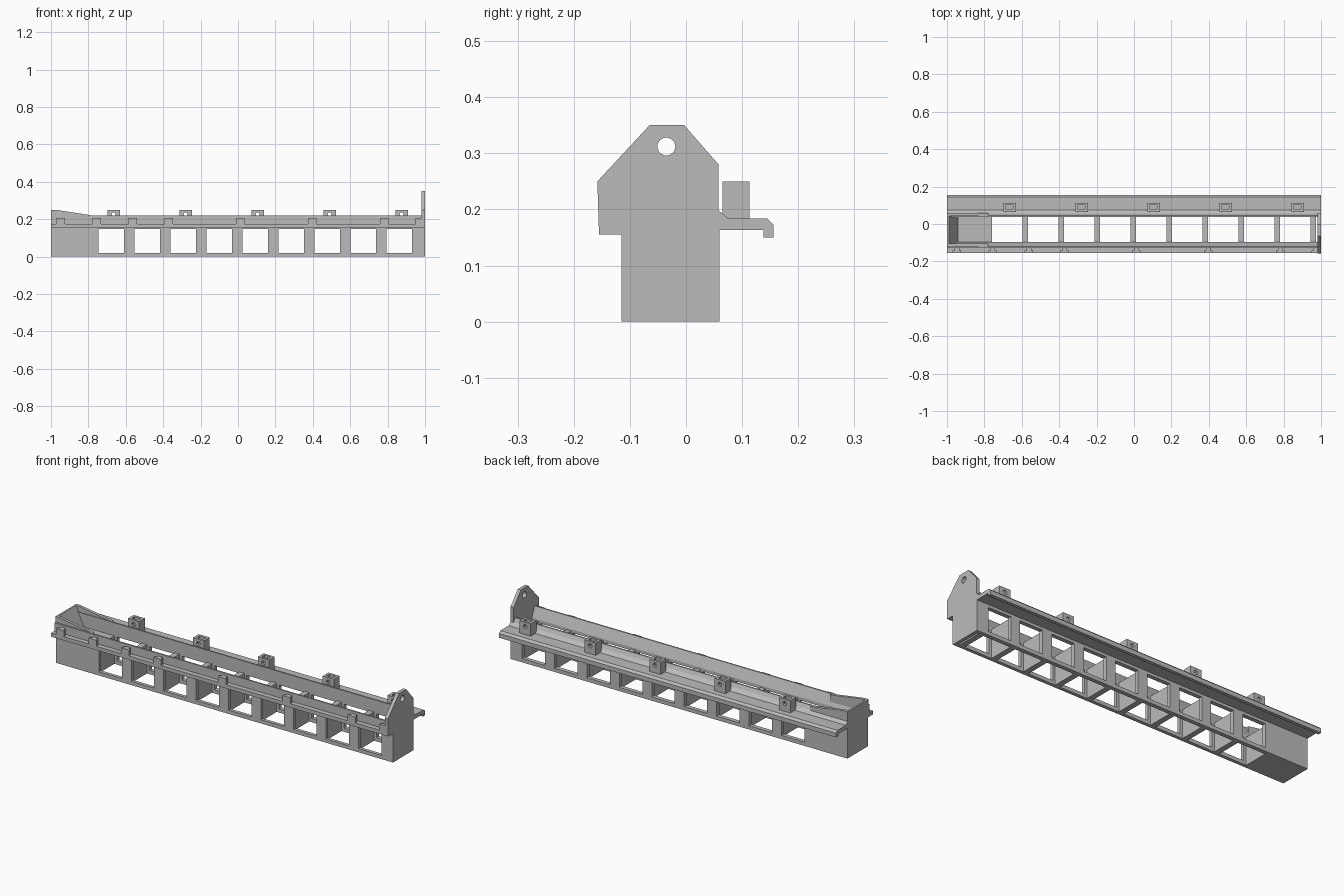
import bpy, bmesh, math

cube = bpy.data.objects.get("Cube")
if cube:
    bpy.data.objects.remove(cube, do_unlink=True)

grey = bpy.data.materials.new("plain grey")
grey.use_nodes = True
tone = (0.5, 0.5, 0.5, 1)
grey.diffuse_color = tone
grey.node_tree.nodes["Principled BSDF"].inputs["Base Color"].default_value = tone


def finish(name, bm):
    bmesh.ops.recalc_face_normals(bm, faces=bm.faces[:])
    mesh = bpy.data.meshes.new(name)
    bm.to_mesh(mesh)
    bm.free()
    mesh.materials.append(grey)
    obj = bpy.data.objects.new(name, mesh)
    bpy.context.collection.objects.link(obj)
    return obj


def add_box(bm, x, y, z):
    made = bmesh.ops.create_cube(bm, size=1)["verts"]
    for v in made:
        for i, (a, b) in enumerate((x, y, z)):
            v.co[i] = a if v.co[i] < 0 else b


def boxes(name, spans):
    bm = bmesh.new()
    for span in spans:
        add_box(bm, *span)
    return finish(name, bm)


def extrude(name, points, start, end, axis):
    """Extrude a profile of (y, z) points along x, or (x, z) points along y."""
    bm = bmesh.new()
    place = (lambda p: (start, *p)) if axis == "x" else (lambda p: (p[0], start, p[1]))
    face = bm.faces.new([bm.verts.new(place(p)) for p in points])
    moved = bmesh.ops.extrude_face_region(bm, geom=[face])["geom"]
    for v in moved:
        if isinstance(v, bmesh.types.BMVert):
            v.co["xyz".index(axis)] = end
    return finish(name, bm)


def cylinder(name, center, radius, depth, axis):
    bm = bmesh.new()
    bmesh.ops.create_cone(bm, cap_ends=True, segments=24, radius1=radius,
                          radius2=radius, depth=depth)
    obj = finish(name, bm)
    turn = math.pi / 2
    obj.rotation_euler = (turn, 0, 0) if axis == "y" else (0, turn, 0)
    obj.location = center
    return obj


def cut(target, cutter):
    mod = target.modifiers.new("cut", "BOOLEAN")
    mod.operation = "DIFFERENCE"
    mod.solver = "EXACT"
    mod.object = cutter
    bpy.context.view_layer.update()
    graph = bpy.context.evaluated_depsgraph_get()
    mesh = bpy.data.meshes.new_from_object(target.evaluated_get(graph))
    target.modifiers.clear()
    target.data = mesh
    bpy.data.objects.remove(cutter, do_unlink=True)


PITCH = 0.1925

# Long walls with the front ledge and the rear shelf
front_wall = extrude("front_wall", [
    (-0.115, 0), (-0.115, 0.155), (-0.155, 0.155), (-0.155, 0.175), (-0.128, 0.175),
    (-0.128, 0.22), (-0.12, 0.22), (-0.097, 0.165), (-0.097, 0)], -1, 0.985, "x")
rear_wall = extrude("rear_wall", [
    (0.06, 0), (0.06, 0.163), (0.138, 0.163), (0.138, 0.15), (0.156, 0.15),
    (0.156, 0.173), (0.145, 0.184), (0.075, 0.184), (0.056, 0.2), (0.046, 0.22),
    (0.038, 0.22), (0.038, 0)], -1, 1, "x")

# Rows of window openings
for wall in (front_wall, rear_wall):
    y = (-0.13, -0.08) if wall is front_wall else (0.02, 0.08)
    cut(wall, boxes("window_cutter", [
        ((x - 0.068, x + 0.068), y, (0.02, 0.148))
        for x in (-0.677 + PITCH * i for i in range(9))]))

# Cross ribs between the walls
boxes("cross_ribs", [((x - 0.015, x + 0.015), (-0.1, 0.045), (0, 0.155))
                     for x in (-0.582 + PITCH * i for i in range(9))])

# Solid chute block with raised cheeks at the closed end
extrude("chute_block", [(-1, 0), (-1, 0.25), (-0.99, 0.25), (-0.94, 0.15),
                        (-0.76, 0.15), (-0.76, 0)], -0.112, 0.058, "y")
cheek = [(-1, 0.16), (-1, 0.25), (-0.975, 0.25), (-0.78, 0.22), (-0.78, 0.16)]
extrude("front_cheek", cheek, -0.12, -0.105, "y")
extrude("rear_cheek", cheek, 0.042, 0.058, "y")

# End plate with a hanging hole
plate = extrude("end_plate", [
    (-0.115, 0), (-0.115, 0.155), (-0.155, 0.155), (-0.158, 0.25), (-0.065, 0.35),
    (-0.003, 0.35), (0.058, 0.28), (0.058, 0.2), (0.06, 0.16), (0.06, 0)], 0.982, 1, "x")
cut(plate, cylinder("hole_cutter", (0.99, -0.035, 0.312), 0.016, 0.1, "x"))

# T-shaped clips standing on the front ledge
clips = []
for x in (-0.947, -0.755, -0.562, -0.37, 0.013, 0.397, 0.782, 0.972):
    clips.append(((x - 0.023, x + 0.023), (-0.155, -0.141), (0.174, 0.207)))
    clips.append(((x - 0.013, x + 0.013), (-0.142, -0.124), (0.174, 0.207)))
boxes("ledge_clips", clips)

# Hollow mounting blocks on the rear shelf
for i in range(5):
    x = -0.665 + 2 * PITCH * i
    block = boxes("mounting_block", [((x - 0.033, x + 0.033), (0.065, 0.113), (0.18, 0.25))])
    cut(block, boxes("pocket_cutter", [((x - 0.019, x + 0.019), (0.077, 0.101), (0.21, 0.3))]))
    cut(block, cylinder("bolt_cutter", (x, 0.09, 0.226), 0.011, 0.1, "y"))
